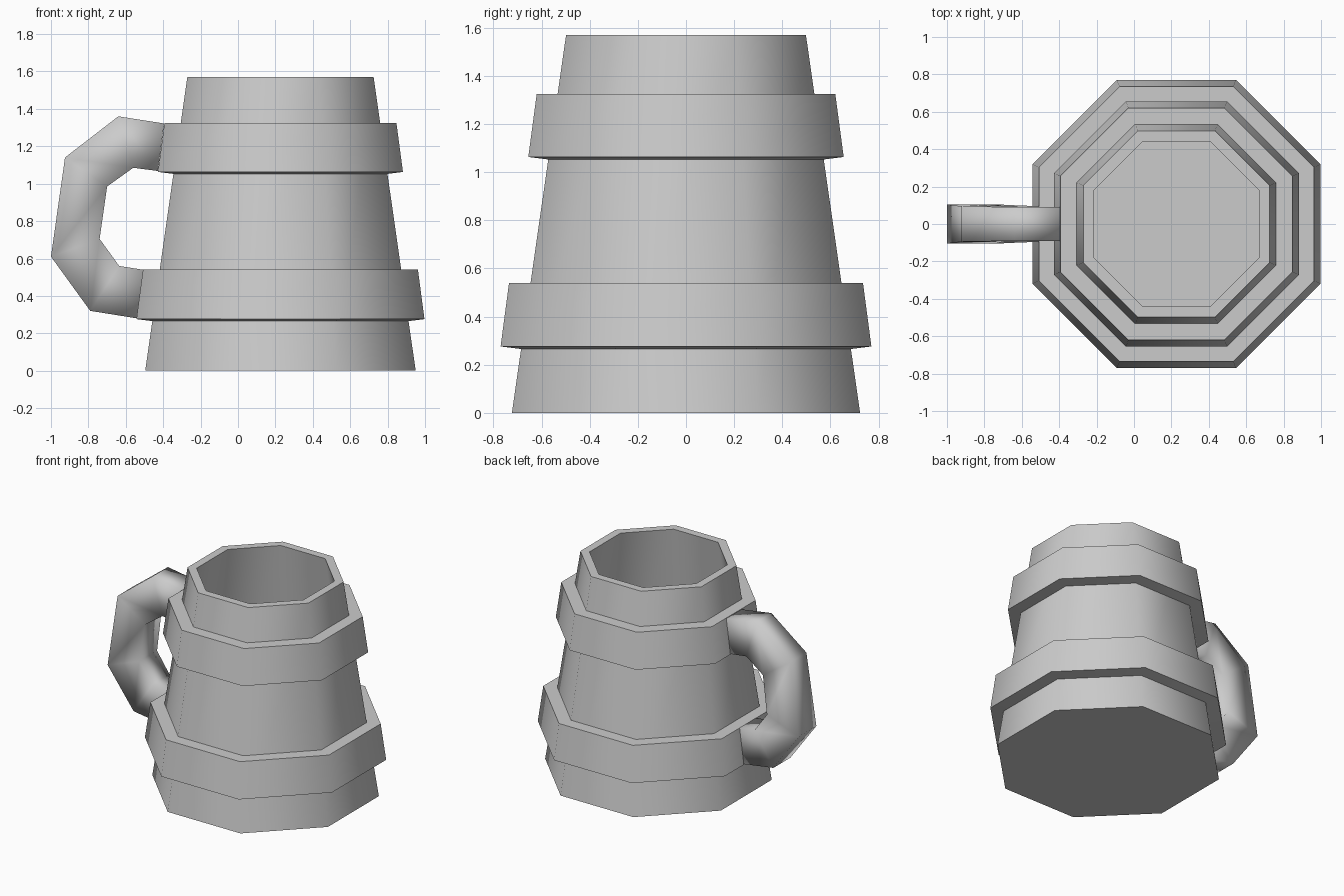
import bpy, bmesh
from math import cos, sin, pi, radians

if "Cube" in bpy.data.objects:
    bpy.data.objects.remove(bpy.data.objects["Cube"])

CX = 0.227          # x position of the mug's axis
SIDES = 8


def finish(name, bm, angle):
    bmesh.ops.recalc_face_normals(bm, faces=bm.faces)
    me = bpy.data.meshes.new(name)
    bm.to_mesh(me)
    bm.free()
    ob = bpy.data.objects.new(name, me)
    bpy.context.collection.objects.link(ob)
    bpy.ops.object.select_all(action='DESELECT')
    ob.select_set(True)
    bpy.context.view_layer.objects.active = ob
    bpy.ops.object.shade_smooth_by_angle(angle=radians(angle))
    return ob


def bridge(bm, rings, closed=False):
    pairs = list(zip(rings, rings[1:]))
    if closed:
        pairs.append((rings[-1], rings[0]))
    for a, b in pairs:
        for i in range(len(a)):
            j = (i + 1) % len(a)
            bm.faces.new((a[i], a[j], b[j], b[i]))


def octagon_lathe(name, profile, caps=False, closed=False):
    """Profile of (flat-to-axis distance, z) swept around eight sides."""
    bm = bmesh.new()
    rings = []
    for apothem, z in profile:
        r = apothem / cos(pi / SIDES)
        rings.append([bm.verts.new((CX + r * cos((2 * i + 1) * pi / SIDES),
                                    r * sin((2 * i + 1) * pi / SIDES), z))
                      for i in range(SIDES)])
    bridge(bm, rings, closed)
    if caps:
        bm.faces.new(rings[0])
        bm.faces.new(rings[-1])
    return finish(name, bm, 50)


# Tapered hollow cup
octagon_lathe("cup_body", [(0.723, 0), (0.498, 1.57), (0.44, 1.57), (0.655, 0.06)],
              caps=True)

# Two raised hoops wrapped around the cup
for name, z0, z1, low, high in (("lower_band", 0.265, 0.54, 0.77, 0.735),
                                ("upper_band", 1.052, 1.325, 0.655, 0.62)):
    inner = [0.72 - 0.225 * z / 1.57 for z in (z0, z1)]
    octagon_lathe(name, [(inner[0], z0), (low, z0 + 0.011), (high, z1), (inner[1], z1)],
                  closed=True)

# Handle: rectangular sections between outer and inner side outlines
sections = [  # outer x, z, inner x, z, half width
    (-0.395, 1.322, -0.428, 1.068, 0.09),
    (-0.64, 1.36, -0.56, 1.085, 0.09),
    (-0.925, 1.14, -0.70, 0.985, 0.095),
    (-1.0, 0.61, -0.74, 0.705, 0.105),
    (-0.79, 0.32, -0.635, 0.56, 0.10),
    (-0.54, 0.28, -0.507, 0.54, 0.095)]
bm = bmesh.new()
rings = [[bm.verts.new(p) for p in ((ox, -w, oz), (ox, w, oz), (ix, w, iz), (ix, -w, iz))]
         for ox, oz, ix, iz, w in sections]
bridge(bm, rings)
bm.faces.new(rings[0])
bm.faces.new(rings[-1])
finish("handle", bm, 100)
